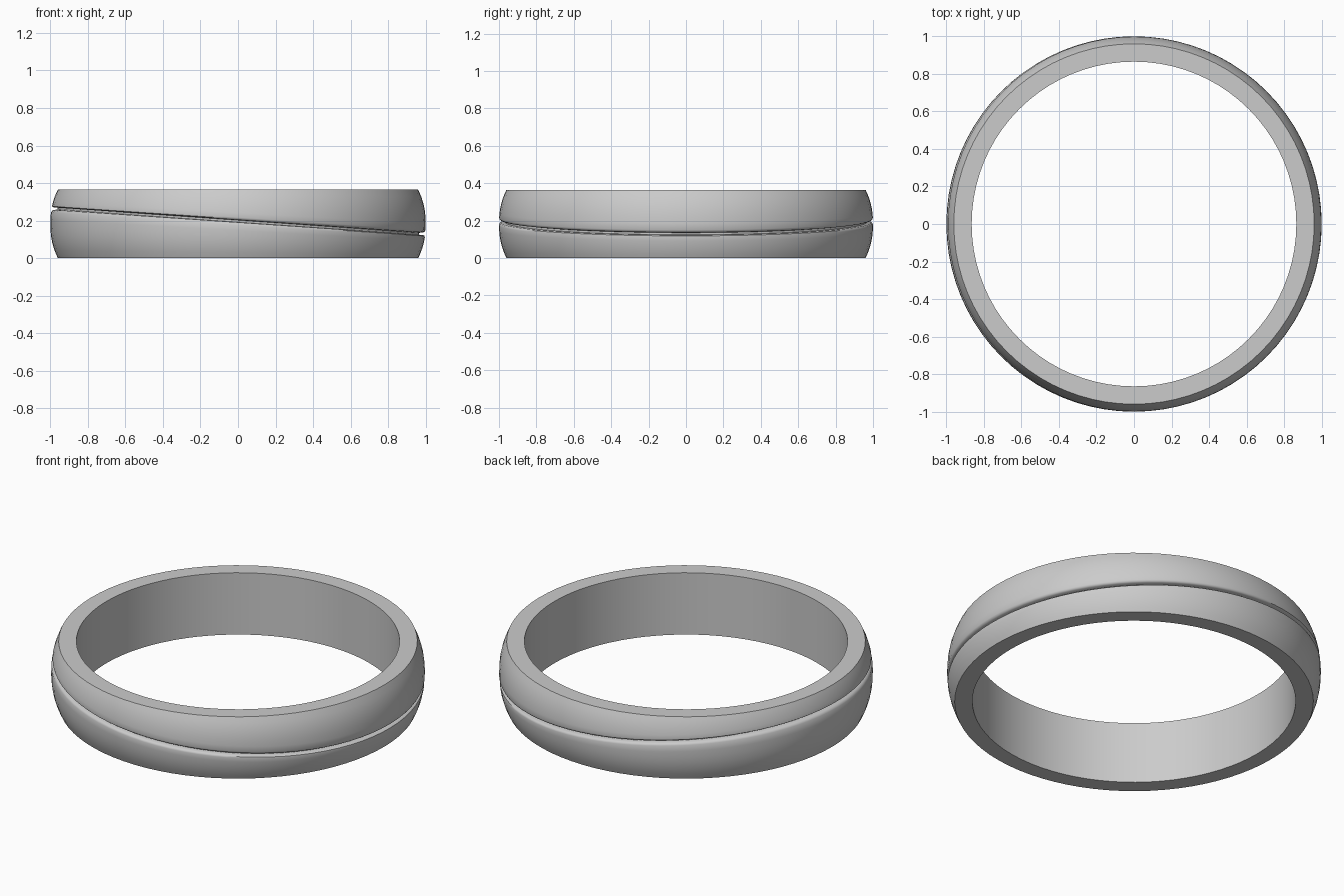
import bpy, bmesh, math

if "Cube" in bpy.data.objects:
    bpy.data.objects.remove(bpy.data.objects["Cube"])

SEGS = 80
HEIGHT, R_IN, R_OUT, R_EDGE = 0.365, 0.865, 1.0, 0.96


def outer_radius(z):
    # gently domed outside wall
    t = (z - HEIGHT / 2) / (HEIGHT / 2)
    return R_OUT - (R_OUT - R_EDGE) * abs(t) ** 2.3


def section(angle):
    # ring cross-section, with a groove lying on a tilted plane
    g = 0.197 - 0.067 * math.cos(angle)
    pts = [(R_IN, 0), (R_EDGE, 0)]
    lo, hi = g - 0.02, g + 0.02
    for i in range(1, 7):
        z = lo * i / 6
        pts.append((outer_radius(z), z))
    # rounded lips and floor of the groove
    for dz, depth in ((-0.012, 0.003), (-0.007, 0.010), (-0.005, 0.033),
                      (0.005, 0.033), (0.007, 0.010), (0.012, 0.003)):
        pts.append((outer_radius(g) - depth, g + dz))
    for i in range(6):
        z = hi + (HEIGHT - hi) * i / 6
        pts.append((outer_radius(z), z))
    return pts + [(R_EDGE, HEIGHT), (R_IN, HEIGHT)]


# Sweep the section around the z axis
bm = bmesh.new()
rings = []
for s in range(SEGS):
    a = 2 * math.pi * s / SEGS
    rings.append([bm.verts.new((r * math.cos(a), r * math.sin(a), z))
                  for r, z in section(a)])
n = len(rings[0])
for s in range(SEGS):
    p, q = rings[s], rings[(s + 1) % SEGS]
    for i in range(n):
        j = (i + 1) % n
        bm.faces.new((p[i], q[i], q[j], p[j]))
bmesh.ops.recalc_face_normals(bm, faces=bm.faces)

mesh = bpy.data.meshes.new("grooved_ring_band")
bm.to_mesh(mesh)
bm.free()
ring = bpy.data.objects.new("grooved_ring_band", mesh)
bpy.context.collection.objects.link(ring)
bpy.context.view_layer.objects.active = ring
ring.select_set(True)
bpy.ops.object.shade_smooth_by_angle(angle=math.radians(40))
